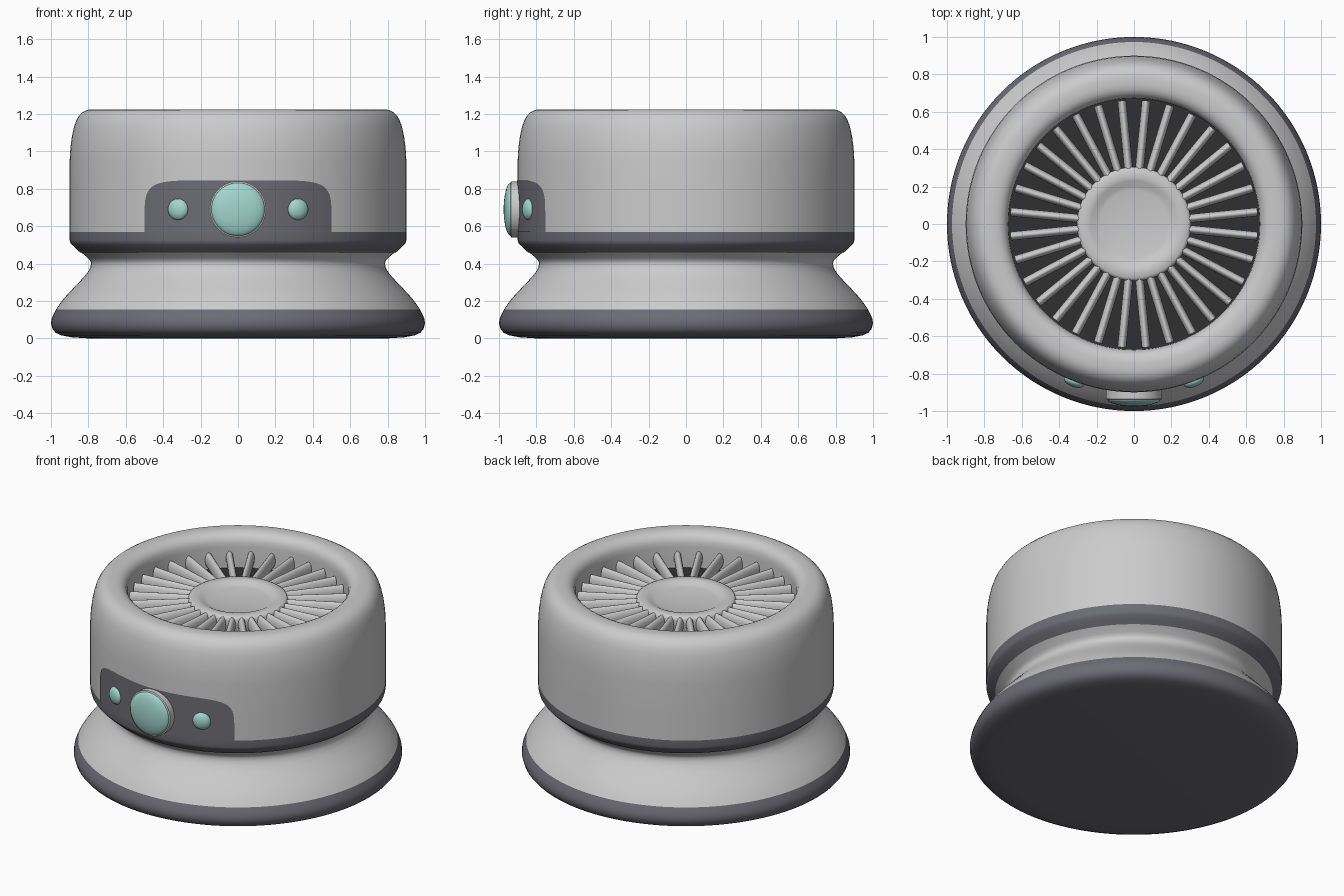
import bpy, bmesh
from math import pi, sin, cos, sqrt, asin
from mathutils import Matrix

if "Cube" in bpy.data.objects:
    bpy.data.objects.remove(bpy.data.objects["Cube"])


def material(name, rgb):
    m = bpy.data.materials.new(name)
    m.diffuse_color = (*rgb, 1)
    m.use_nodes = True
    m.node_tree.nodes["Principled BSDF"].inputs["Base Color"].default_value = m.diffuse_color
    return m


DARK = material("dark_grey", (0.15, 0.15, 0.175))
BLACK = material("vent_black", (0.03, 0.03, 0.03))
TEAL = material("teal", (0.36, 0.68, 0.62))


def finish(name, bm, mat=None, matrix=None):
    mesh = bpy.data.meshes.new(name)
    bm.to_mesh(mesh)
    bm.free()
    ob = bpy.data.objects.new(name, mesh)
    bpy.context.collection.objects.link(ob)
    if matrix:
        ob.matrix_world = matrix
    if mat:
        mesh.materials.append(mat)
    bpy.ops.object.select_all(action='DESELECT')
    ob.select_set(True)
    bpy.context.view_layer.objects.active = ob
    bpy.ops.object.shade_smooth_by_angle(angle=0.7)
    return ob


def lathe(name, profile, mat=None, matrix=None, n=128):
    """Revolve (radius, z) points about z; list them upward on the outside."""
    bm = bmesh.new()
    rings = [[bm.verts.new((r * cos(2 * pi * i / n), r * sin(2 * pi * i / n), z))
              for i in range(n)] for r, z in profile]
    for a, b in zip(rings, rings[1:]):
        for i in range(n):
            j = (i + 1) % n
            bm.faces.new((a[i], a[j], b[j], b[i]))
    bmesh.ops.remove_doubles(bm, verts=bm.verts, dist=1e-5)
    return finish(name, bm, mat, matrix)


# Flared foot
lathe("foot_band", [(0, 0), (0.80, 0), (0.89, 0.006), (0.945, 0.016), (0.975, 0.03),
                    (0.992, 0.05), (1.0, 0.08), (0.996, 0.105), (0.986, 0.13),
                    (0.973, 0.155)], DARK)
lathe("foot_neck", [(0.973, 0.155), (0.955, 0.182), (0.93, 0.215), (0.90, 0.248),
                    (0.865, 0.285), (0.83, 0.322), (0.805, 0.352), (0.79, 0.378),
                    (0.786, 0.40), (0.79, 0.415), (0.803, 0.43), (0.845, 0.465)])

# Main drum with rolled rim and recessed vent well
lathe("body_band", [(0.845, 0.46), (0.87, 0.482), (0.89, 0.502), (0.897, 0.512),
                    (0.90, 0.525), (0.90, 0.57)], DARK)
lathe("body_shell", [(0.90, 0.57), (0.90, 0.75), (0.90, 0.95), (0.896, 1.02),
                     (0.888, 1.08), (0.877, 1.13), (0.865, 1.165), (0.85, 1.19),
                     (0.832, 1.208), (0.81, 1.22), (0.785, 1.225), (0.745, 1.225),
                     (0.72, 1.221), (0.70, 1.211), (0.684, 1.195), (0.674, 1.172),
                     (0.67, 1.14), (0.67, 1.0)])
lathe("vent_floor", [(0.675, 1.0), (0, 1.0)], BLACK)

# Vent hub with a shallow dish
lathe("vent_hub", [(0.29, 1.0), (0.305, 1.02), (0.305, 1.10), (0.30, 1.113), (0.288, 1.12),
                   (0.25, 1.122), (0.23, 1.117), (0.205, 1.104), (0.18, 1.098), (0, 1.096)])

# Radial fins
bm = bmesh.new()
for k in range(32):
    m = (Matrix.Rotation((k + 0.5) * pi / 16, 4, 'Z') @ Matrix.Translation((0.47, 0, 1.066))
         @ Matrix.Diagonal((1, 0.023, 0.05, 1)) @ Matrix.Rotation(pi / 2, 4, 'Y'))
    bmesh.ops.create_cone(bm, cap_ends=True, segments=20, radius1=1, radius2=1,
                          depth=0.385, matrix=m)
finish("vent_fins", bm)

# Dark control panel following the drum surface
bm = bmesh.new()
R, COLS, ROWS = 0.903, 48, 4
grid = []
for i in range(COLS + 1):
    u = sin(pi * (i / COLS - 0.5))
    x, top = 0.5 * u, 0.275 * max(0.0, 1 - abs(u) ** 7) ** (1 / 6)
    grid.append([bm.verts.new((x, -sqrt(R * R - x * x), 0.57 + top * j / ROWS))
                 for j in range(ROWS + 1)])
for a, b in zip(grid, grid[1:]):
    for j in range(ROWS):
        bm.faces.new((a[j], b[j], b[j + 1], a[j + 1]))
bmesh.ops.remove_doubles(bm, verts=bm.verts, dist=1e-5)
finish("control_panel", bm, DARK)


def facing(x, radius):
    """Matrix placing local +z outward from the drum front at the given x."""
    return (Matrix.Rotation(asin(x / 0.9), 4, 'Z') @ Matrix.Translation((0, -radius, 0.69))
            @ Matrix.Rotation(pi / 2, 4, 'X'))


def dome(r, h, z0=0.0, steps=10):
    return [(r * cos(pi / 2 * i / steps), z0 + h * sin(pi / 2 * i / steps))
            for i in range(steps + 1)]


# Large centre button on a collar, small buttons either side
lathe("button_collar", [(0.15, -0.03), (0.15, 0.05), (0.14, 0.055), (0, 0.055)],
      None, facing(0, 0.885), 64)
lathe("centre_button", [(0.143, 0.03)] + dome(0.143, 0.04, 0.05), TEAL, facing(0, 0.885), 64)
for side, x in (("left", -0.32), ("right", 0.32)):
    lathe(side + "_button", [(0.057, -0.02)] + dome(0.057, 0.03), TEAL, facing(x, 0.9), 32)
